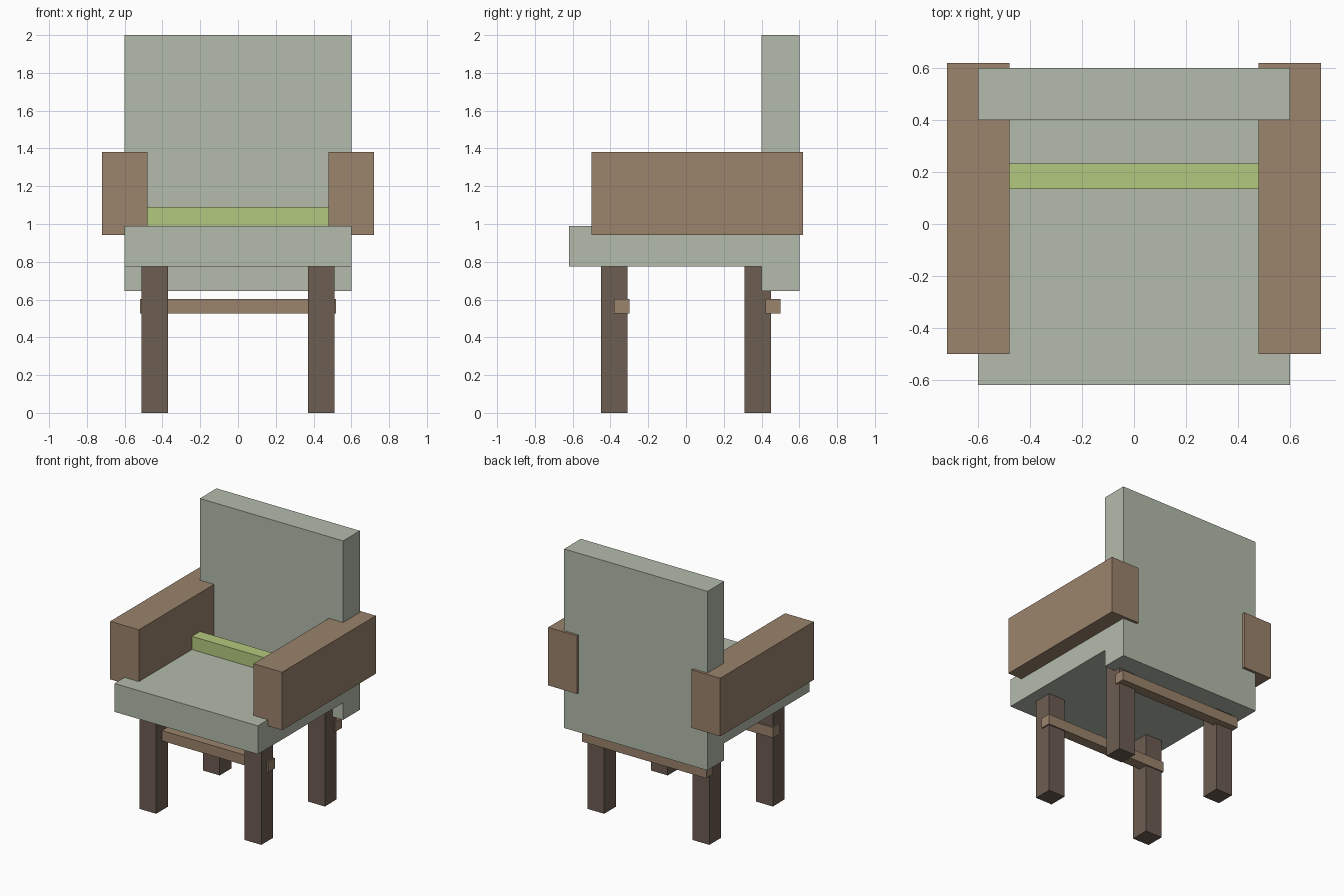
import bpy

cube = bpy.data.objects.get("Cube")
if cube:
    bpy.data.objects.remove(cube, do_unlink=True)


def material(name, rgb):
    mat = bpy.data.materials.new(name)
    mat.use_nodes = True
    colour = (*rgb, 1)
    mat.diffuse_color = colour
    bsdf = next(n for n in mat.node_tree.nodes if n.type == "BSDF_PRINCIPLED")
    bsdf.inputs["Base Color"].default_value = colour
    return mat


sage = material("sage fabric", (0.456, 0.497, 0.407))
lime = material("lime cushion", (0.456, 0.578, 0.209))
tan = material("tan wood", (0.328, 0.227, 0.150))
brown = material("dark brown wood", (0.153, 0.109, 0.084))


def box(name, x, y, z, mat):
    """Box spanning the given (low, high) range on each axis."""
    spans = (x, y, z)
    bpy.ops.mesh.primitive_cube_add(size=1, location=[(a + b) / 2 for a, b in spans])
    obj = bpy.context.object
    obj.name = obj.data.name = name
    obj.scale = [b - a for a, b in spans]
    bpy.ops.object.transform_apply(location=False, rotation=False, scale=True)
    obj.data.materials.append(mat)
    return obj


# Upholstery
box("seat", (-0.6, 0.6), (-0.62, 0.4), (0.775, 0.99), sage)
box("backrest", (-0.6, 0.6), (0.4, 0.6), (0.645, 2.0), sage)
box("lumbar_cushion", (-0.48, 0.48), (0.135, 0.232), (0.99, 1.09), lime)

# Armrests and legs, mirrored left and right
for side, s in (("left", 1), ("right", -1)):
    box(side + "_armrest", sorted((s * 0.48, s * 0.72)), (-0.5, 0.62), (0.943, 1.382), tan)
    for end, e in (("front", -1), ("back", 1)):
        box(f"{end}_{side}_leg", sorted((s * 0.37, s * 0.51)),
            sorted((e * 0.31, e * 0.45)), (0, 0.775), brown)

# Stretchers between the legs
for end, y in (("front", -0.34), ("back", 0.46)):
    box(end + "_stretcher", (-0.52, 0.52), (y - 0.04, y + 0.04), (0.525, 0.603), tan)
